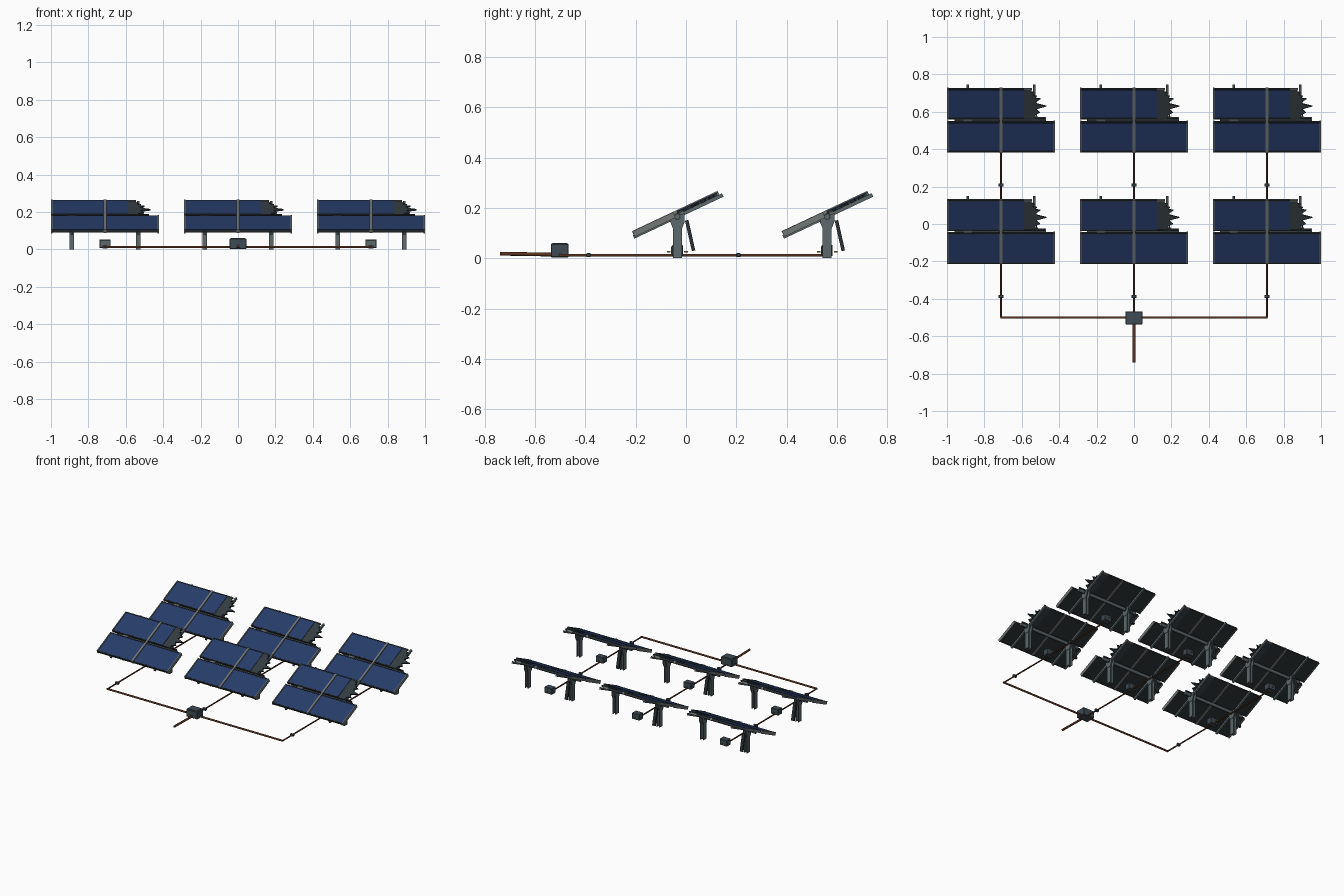
import bpy, bmesh, math
from mathutils import Matrix, Vector

if "Cube" in bpy.data.objects:
    bpy.data.objects.remove(bpy.data.objects["Cube"])

def material(name, rgb):
    m = bpy.data.materials.new(name)
    m.diffuse_color = (*rgb, 1)
    m.use_nodes = True
    m.node_tree.nodes["Principled BSDF"].inputs["Base Color"].default_value = m.diffuse_color
    return m

BLUE = material("glass_blue", (0.02, 0.045, 0.14))
DARK = material("dark_backing", (0.024, 0.03, 0.034))
BROKEN = material("broken_backing", (0.035, 0.046, 0.052))
STEEL = material("steel", (0.11, 0.14, 0.15))
RAIL = material("rail_grey", (0.17, 0.19, 0.18))
BOX = material("box_grey", (0.05, 0.07, 0.085))
BROWN = material("cable_brown", (0.11, 0.035, 0.014))
YELLOW = material("terminal_yellow", (0.5, 0.33, 0.05))

PIVOT_Z = 0.165
TILT = Matrix.Translation((0, 0, PIVOT_Z)) @ Matrix.Rotation(math.radians(25.2), 4, 'X')
FLAT = Matrix.Identity(4)

def finish(bm, name, mat, matrix=FLAT):
    bmesh.ops.transform(bm, matrix=matrix, verts=bm.verts)
    bmesh.ops.recalc_face_normals(bm, faces=bm.faces)
    me = bpy.data.meshes.new(name)
    bm.to_mesh(me)
    bm.free()
    me.materials.append(mat)
    ob = bpy.data.objects.new(name, me)
    bpy.context.collection.objects.link(ob)
    return ob

def box(name, x, y, z, mat, matrix=FLAT, bevel=0):
    bm = bmesh.new()
    bmesh.ops.create_cube(bm, size=1)
    for v in bm.verts:
        v.co = Vector([(r[0] + r[1]) / 2 + c * (r[1] - r[0]) for r, c in zip((x, y, z), v.co)])
    if bevel:
        bmesh.ops.bevel(bm, geom=bm.edges[:], offset=bevel, segments=1, affect='EDGES')
    return finish(bm, name, mat, matrix)

def prism(name, points, depth, mat, matrix=FLAT):
    bm = bmesh.new()
    f = bm.faces.new([bm.verts.new(p) for p in points])
    ext = bmesh.ops.extrude_face_region(bm, geom=[f])
    bmesh.ops.translate(bm, vec=depth, verts=[e for e in ext["geom"] if isinstance(e, bmesh.types.BMVert)])
    return finish(bm, name, mat, matrix)

def rod(name, a, b, r, mat, sides=10):
    a, b = Vector(a), Vector(b)
    bm = bmesh.new()
    bmesh.ops.create_cone(bm, cap_ends=True, segments=sides, radius1=r, radius2=r, depth=(b - a).length)
    m = Matrix.Translation((a + b) / 2) @ (b - a).to_track_quat('Z', 'Y').to_matrix().to_4x4()
    ob = finish(bm, name, mat, m)
    for p in ob.data.polygons:
        p.use_smooth = len(p.vertices) == 4
    ob.data.set_sharp_from_angle(angle=math.radians(40))
    return ob

def tracker():
    parts = []
    add = parts.append
    # panels: two whole ones below, one whole and one shattered above
    for label, x0, x1, v0, v1 in (("lower_left", -.283, -.006, -.184, -.011), ("lower_right", .006, .283, -.184, -.011),
                                  ("upper_left", -.283, -.006, .011, .184), ("upper_right", .006, .124, .011, .184)):
        add(box(label + "_backing", (x0, x1), (v0, v1), (.008, .017), DARK, TILT))
        add(box(label + "_glass", (x0 + .003, x1 - .002), (v0 + .004, v1 - .004), (.017, .021), BLUE, TILT))
        for v in (v0, v1):
            add(box(label + "_frame", (x0, x1), (v - .003, v + .003), (.006, .022), DARK, TILT))
    # shattered edge with splinters
    jag = [(.12, .184), (.168, .184), (.172, .168), (.19, .162), (.178, .148), (.21, .143), (.196, .13),
           (.235, .127), (.2, .108), (.208, .098), (.275, .083), (.2, .066), (.23, .045), (.19, .03),
           (.19, .011), (.12, .011)]
    jag = [(.12 + (x - .12) * (.8 if x > .2 else .85), v, .008) for x, v in jag]
    add(prism("shattered_backing", jag, (0, 0, .01), BROKEN, TILT))
    add(box("broken_top_frame", (.12, .166), (.181, .187), (.006, .022), RAIL, TILT))
    add(box("broken_lower_frame", (.12, .236), (.006, .013), (.006, .02), DARK, TILT))
    # rails between and beside the panels
    add(box("centre_rail", (-.007, .007), (-.188, .188), (.004, .025), RAIL, TILT))
    add(box("left_end_rail", (-.288, -.281), (-.187, -.008), (0, .024), RAIL, TILT))
    add(box("left_upper_end_rail", (-.288, -.281), (.008, .187), (.004, .024), RAIL, TILT))
    add(box("right_end_rail", (.281, .288), (-.187, -.008), (0, .024), RAIL, TILT))
    rod_ob = rod("torque_tube", (-.25, 0, PIVOT_Z), (.24, 0, PIVOT_Z), .011, STEEL, 12)
    add(rod_ob)
    # posts, heads and purlins on both sides
    for s in (-1, 1):
        c = s * .178
        add(box("purlin", (c - .006, c + .006), (-.192, .2), (-.006, .009), STEEL, TILT))
        for x in (c - .0125, c + .0085):
            add(box("post_flange", (x, x + .004), (-.018, .018), (0, .14), STEEL))
        add(box("post_web", (c - .009, c + .009), (-.003, .003), (0, .14), STEEL))
        head = [(-.018, .118), (.018, .118), (.029, .145), (.029, .178), (.01, .174), (-.012, .164), (-.029, .155), (-.029, .145)]
        for x in (c - .015, c + .008):
            add(prism("post_head", [(x, y, z) for y, z in head], (.007, 0, 0), STEEL))
        add(rod("pivot_bearing", (c - .019, 0, PIVOT_Z), (c + .019, 0, PIVOT_Z), .014, BOX, 12))
    # detached drive strut behind the left post, with its bracket
    a, b = Vector((-.178, .037, .15)), Vector((-.178, .064, .03))
    m = Matrix.Translation((a + b) / 2) @ Matrix.Rotation(math.atan2(b.y - a.y, a.z - b.z), 4, 'X')
    add(box("loose_strut", (-.011, .011), (-.007, .007), (-.062, .062), DARK, m))
    add(box("drive_bracket", (-.2, -.155), (-.012, .008), (.008, .016), STEEL, TILT))
    # ground control box with terminals
    add(box("control_box", (-.03, .03), (-.022, .022), (.008, .052), BOX, bevel=.002))
    add(box("control_box_lid", (-.023, .023), (-.025, -.021), (.014, .046), STEEL))
    for y in (-.034, .034):
        add(rod("terminal", (0, y - .007, .025), (0, y + .007, .025), .003, YELLOW, 8))
    return parts

# six trackers sharing the same meshes
base = tracker()
spots = [(x, y) for y in (-.034, .561) for x in (-.711, 0, .711)]
for i, (x, y) in enumerate(spots):
    for ob in base:
        if i < len(spots) - 1:
            o = ob.copy()
            bpy.context.collection.objects.link(o)
        else:
            o = ob
        o.location = (x, y, 0)

# cable runs with couplings
for x in (-.711, 0, .711):
    rod("branch_cable", (x, -.5, .012), (x, .55, .012), .005, BROWN)
    for y in (-.387, .208):
        box("cable_coupling", (x - .014, x + .014), (y - .008, y + .008), (.004, .021), BOX, bevel=.002)
rod("trunk_cable", (-.715, -.5, .013), (.715, -.5, .013), .0065, BROWN)
rod("outgoing_cable", (0, -.5, .014), (0, -.74, .018), .0075, BROWN)

# collector box
box("collector_box", (-.046, .046), (-.537, -.467), (.003, .058), BOX, bevel=.003)
box("collector_lid", (-.038, .038), (-.53, -.474), (.057, .061), BOX)
